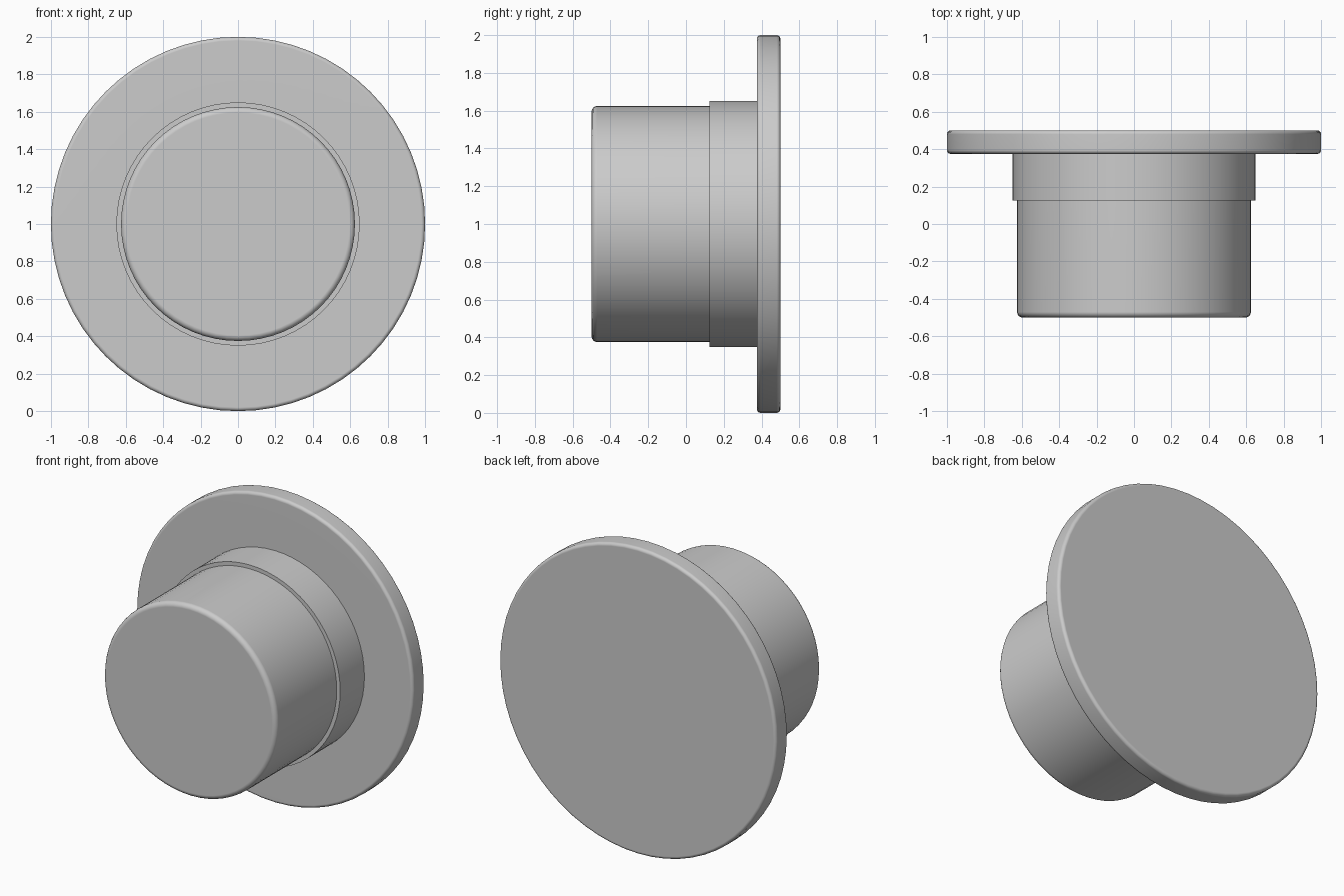
import bpy, bmesh, math

if "Cube" in bpy.data.objects:
    bpy.data.objects.remove(bpy.data.objects["Cube"])

SEGMENTS = 64
ROUND_STEPS = 4

grey = bpy.data.materials.new("plain_grey")
grey.diffuse_color = (0.6, 0.6, 0.6, 1)
grey.use_nodes = True
grey.node_tree.nodes["Principled BSDF"].inputs["Base Color"].default_value = grey.diffuse_color


def rounded(radius, y, r, start):
    """Quarter-round corner points, centred at (radius, y), from a start angle."""
    return [(radius + r * math.cos(start + math.pi / 2 * i / ROUND_STEPS),
             y + r * math.sin(start + math.pi / 2 * i / ROUND_STEPS))
            for i in range(ROUND_STEPS + 1)]


def lathe(name, profile):
    """Spin (radius, y) points around the y axis at z = 1 and cap both ends."""
    bm = bmesh.new()
    rings = []
    for radius, y in profile:
        rings.append([bm.verts.new((radius * math.cos(2 * math.pi * i / SEGMENTS), y,
                                    1 + radius * math.sin(2 * math.pi * i / SEGMENTS)))
                      for i in range(SEGMENTS)])
    for a, b in zip(rings, rings[1:]):
        for i in range(SEGMENTS):
            j = (i + 1) % SEGMENTS
            bm.faces.new((a[i], a[j], b[j], b[i]))
    bm.faces.new(rings[0])
    bm.faces.new(rings[-1])
    bmesh.ops.recalc_face_normals(bm, faces=bm.faces)
    mesh = bpy.data.meshes.new(name)
    bm.to_mesh(mesh)
    bm.free()
    obj = bpy.data.objects.new(name, mesh)
    bpy.context.collection.objects.link(obj)
    mesh.materials.append(grey)
    bpy.ops.object.select_all(action='DESELECT')
    obj.select_set(True)
    bpy.context.view_layer.objects.active = obj
    bpy.ops.object.shade_smooth_by_angle(angle=math.radians(30))
    # Keep the broad flat faces evenly shaded beside the rounded edges
    weighted = obj.modifiers.new("flat_face_normals", 'WEIGHTED_NORMAL')
    weighted.keep_sharp = True
    return obj


barrel_round, flange_round = 0.03, 0.02
profile = (
    # barrel with a rounded front edge
    rounded(0.625 - barrel_round, -0.5 + barrel_round, barrel_round, -math.pi / 2)
    # sharp-edged collar
    + [(0.625, 0.125), (0.65, 0.125), (0.65, 0.375)]
    # wide flange, rounded on both rims
    + rounded(1 - flange_round, 0.375 + flange_round, flange_round, -math.pi / 2)
    + rounded(1 - flange_round, 0.5 - flange_round, flange_round, 0)
)
lathe("flanged_plug", profile)
